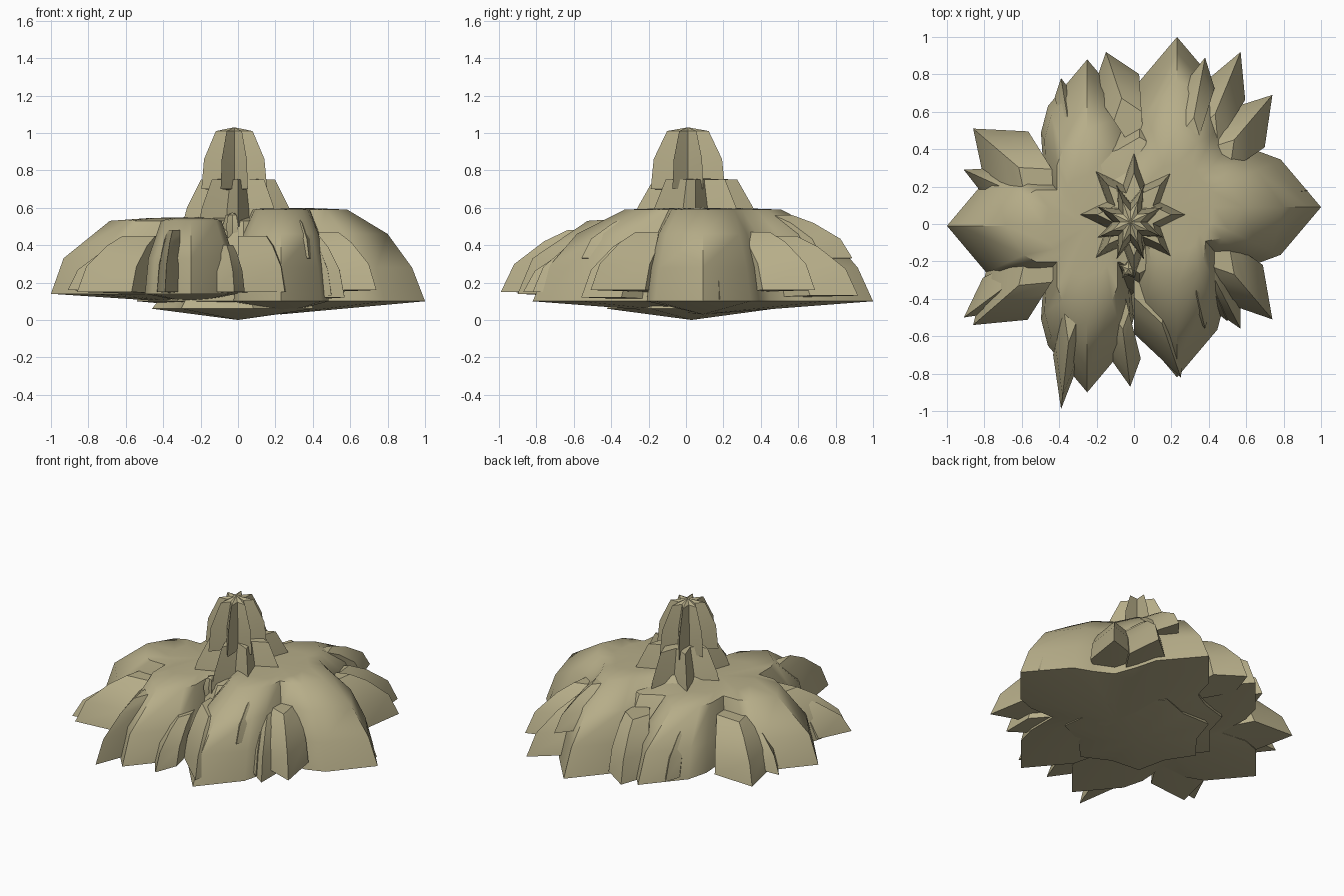
import bpy, bmesh, math

if "Cube" in bpy.data.objects:
    bpy.data.objects.remove(bpy.data.objects["Cube"])

stone = bpy.data.materials.new("khaki stone")
stone.diffuse_color = (0.47, 0.42, 0.25, 1)
stone.use_nodes = True
stone.node_tree.nodes["Principled BSDF"].inputs["Base Color"].default_value = stone.diffuse_color


def loft(name, centre, outline, profile, z_under, z_top, angle=35, fill=0.0):
    """Stack scaled copies of an outline, closed by shallow cones.
    With fill > 0 the valleys shrink less than the tips, rounding the top."""
    cx, cy = centre
    bm = bmesh.new()
    rx = max(abs(x) for x, y in outline)
    ry = max(abs(y) for x, y in outline)
    rings = []
    for s, z in profile:
        ring = []
        for x, y in outline:
            r = min(1, math.hypot(x / rx, y / ry))
            k = 1 - (1 - s) * (1 - fill * (1 - r))
            ring.append(bm.verts.new((cx + x * k, cy + y * k, z)))
        rings.append(ring)
    n = len(outline)
    for a, b in zip(rings, rings[1:]):
        for i in range(n):
            j = (i + 1) % n
            bm.faces.new((a[i], a[j], b[j], b[i]))
    for ring, z in ((rings[0], z_under), (rings[-1], z_top)):
        tip = bm.verts.new((cx, cy, z))
        for i in range(n):
            bm.faces.new((ring[i], ring[(i + 1) % n], tip))
    bmesh.ops.recalc_face_normals(bm, faces=bm.faces)
    mesh = bpy.data.meshes.new(name)
    bm.to_mesh(mesh)
    bm.free()
    mesh.materials.append(stone)
    ob = bpy.data.objects.new(name, mesh)
    bpy.context.collection.objects.link(ob)
    bpy.ops.object.select_all(action='DESELECT')
    ob.select_set(True)
    bpy.context.view_layer.objects.active = ob
    bpy.ops.object.shade_smooth_by_angle(angle=math.radians(angle))
    return ob


def star(n, rx, ry, inner, turn=0):
    pts = []
    for i in range(2 * n):
        a = math.pi * i / n + turn
        k = inner if i % 2 else 1
        pts.append((rx * k * math.cos(a), ry * k * math.sin(a)))
    return pts


def four_lobes(rx, ry, valleys):
    """Four broad pointed lobes; valleys gives the depth of each notch between them."""
    pts = []
    for q, v in enumerate(valleys):
        lobe = [(0.56, -0.33), (0.72, -0.28), (1, 0), (0.72, 0.28), (0.56, 0.33), (v, v)]
        c, s = round(math.cos(q * math.pi / 2)), round(math.sin(q * math.pi / 2))
        pts += [((x * c - y * s) * rx, (x * s + y * c) * ry) for x, y in lobe]
    return pts


def spur(name, tip, centre, half_width, z0, z1, taper):
    """Pointed buttress reaching out from a mound."""
    dx, dy = tip[0] - centre[0], tip[1] - centre[1]
    r = math.hypot(dx, dy)
    ux, uy = dx / r, dy / r
    back = r - half_width * taper
    left = (ux * back - uy * half_width, uy * back + ux * half_width)
    right = (ux * back + uy * half_width, uy * back - ux * half_width)
    h = z1 - z0
    profile = [(1, z0), (0.92, z0 + 0.45 * h), (0.74, z0 + 0.82 * h), (0.6, z1)]
    loft(name, centre, [(0, 0), right, (dx, dy), left], profile, z0 - 0.02, z1, 30)


# Main mounds
A, B = (0.23, 0.09), (-0.25, -0.01)
loft("high_mound", A, four_lobes(0.77, 0.91, (0.40, 0.45, 0.33, 0.33)),
     [(1, 0.10), (0.91, 0.28), (0.74, 0.46), (0.46, 0.59), (0.25, 0.597)], 0.03, 0.60, 50, 0.5)
loft("low_mound", B, four_lobes(0.75, 0.89, (0.42, 0.31, 0.31, 0.31)),
     [(1, 0.14), (0.91, 0.33), (0.58, 0.53), (0.3, 0.545)], 0.09, 0.55, 50, 0.5)

# Core filling the middle, and the shallow foot below it
loft("core", (0.03, 0.1), star(8, 0.5, 0.52, 0.88), [(1, 0.10), (0.92, 0.35), (0.7, 0.53)], 0.05, 0.58, 50)
loft("foot", (0, 0.03), star(7, 0.46, 0.46, 0.82, 0.4), [(1, 0.06), (0.9, 0.12)], 0.0, 0.14)

# Spurs: tip x, tip y, centre, half width, rim height, top height, taper
spurs = [
    (0.74, 0.69, A, 0.15, 0.16, 0.47, 1.6), (0.74, -0.51, A, 0.15, 0.16, 0.47, 1.7),
    (0.57, 0.92, A, 0.12, 0.13, 0.45, 1.9), (0.57, -0.56, A, 0.10, 0.12, 0.45, 1.9),
    (0.38, 0.89, A, 0.08, 0.33, 0.56, 1.9), (0.38, -0.56, A, 0.07, 0.33, 0.56, 1.9),
    (0.93, 0.18, A, 0.07, 0.11, 0.42, 1.9), (0.50, -0.52, A, 0.10, 0.13, 0.45, 1.9),
    (-0.15, 0.92, (0.06, 0.3), 0.13, 0.13, 0.46, 1.3), (0.25, -0.82, (0.0, -0.1), 0.16, 0.15, 0.45, 1.9),
    (-0.86, 0.51, B, 0.18, 0.15, 0.45, 1.3), (-0.86, -0.54, B, 0.17, 0.15, 0.45, 1.4),
    (-0.91, 0.29, B, 0.07, 0.16, 0.40, 1.9), (-0.91, -0.50, B, 0.11, 0.16, 0.40, 1.9),
    (-0.39, -0.99, (-0.29, -0.1), 0.075, 0.15, 0.48, 3.8), (-0.39, 0.78, (-0.28, 0.1), 0.05, 0.16, 0.45, 1.9),
    (-0.02, -0.87, (-0.12, -0.1), 0.075, 0.15, 0.40, 1.9),
]
for i, (x, y, c, w, z0, z1, taper) in enumerate(spurs):
    spur(f"spur_{i + 1}", (x, y), c, w, z0, z1, taper)

# Fluted spire in two tiers
loft("spire_base", (0.0, 0.05), star(8, 0.30, 0.34, 0.55),
     [(1, 0.50), (0.91, 0.60), (0.66, 0.75)], 0.48, 0.76, 20)
loft("spire_top", (-0.02, 0.01), star(8, 0.19, 0.215, 0.5, math.pi / 8),
     [(1, 0.70), (0.92, 0.86), (0.56, 1.01)], 0.69, 1.03, 30)

# Small broken lump in front of the spire
loft("broken_lump", (-0.03, -0.24), star(5, 0.055, 0.06, 0.6, 0.3),
     [(0.8, 0.44), (1, 0.50), (0.7, 0.56)], 0.43, 0.575, 20)
